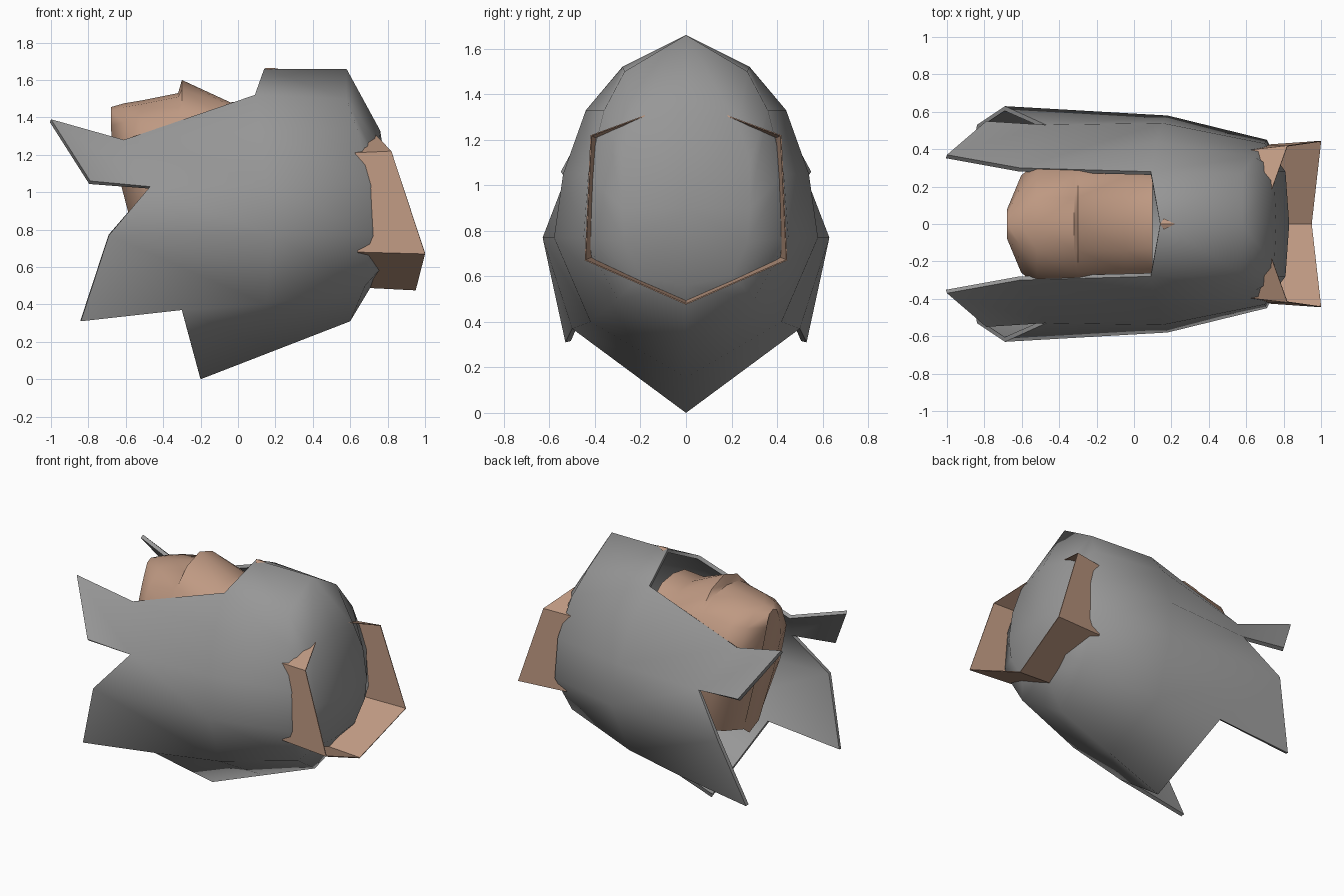
import bpy, bmesh, math

if "Cube" in bpy.data.objects:
    bpy.data.objects.remove(bpy.data.objects["Cube"])


def material(name, rgb):
    m = bpy.data.materials.new(name)
    m.diffuse_color = (*rgb, 1)
    m.use_nodes = True
    m.node_tree.nodes["Principled BSDF"].inputs["Base Color"].default_value = m.diffuse_color
    return m


GREY = material("grey", (0.31, 0.31, 0.31))
TAN = material("tan", (0.52, 0.32, 0.225))


def half_part(name, verts, faces, mat, thickness=0.0, angle=40):
    """Make the +y half of a part, mirror it across y and give it thickness."""
    mesh = bpy.data.meshes.new(name)
    mesh.from_pydata(verts, [], faces)
    bm = bmesh.new()
    bm.from_mesh(mesh)
    bmesh.ops.recalc_face_normals(bm, faces=bm.faces)
    # keep the outside facing away from the core of the body
    if sum(f.normal.y * f.calc_area() for f in bm.faces) < 0:
        bmesh.ops.reverse_faces(bm, faces=bm.faces)
    bm.to_mesh(mesh)
    bm.free()
    mesh.materials.append(mat)
    ob = bpy.data.objects.new(name, mesh)
    bpy.context.collection.objects.link(ob)
    mod = ob.modifiers.new("mirror", "MIRROR")
    mod.use_axis = (False, True, False)
    mod.use_clip = True
    if thickness:
        sol = ob.modifiers.new("thickness", "SOLIDIFY")
        sol.thickness = thickness
        sol.offset = -1
    bpy.ops.object.select_all(action="DESELECT")
    ob.select_set(True)
    bpy.context.view_layer.objects.active = ob
    # bake the modifiers so that smoothing sees the finished surface
    for m in list(ob.modifiers):
        bpy.ops.object.modifier_apply(modifier=m.name)
    bpy.ops.object.shade_smooth_by_angle(angle=math.radians(angle))
    return ob


# Outer shell: rows from ridge (a) to keel (g), columns from open edge to nose
P = {
    "a2": (.14, 0, 1.66), "a3": (.58, 0, 1.66), "a4": (.76, 0, 1.33),
    "b2": (.09, .28, 1.52), "b3": (.58, .27, 1.50), "b4": (.75, .23, 1.26),
    "c0": (-1, .37, 1.39), "c1": (-.61, .30, 1.28), "c2": (.12, .44, 1.33),
    "c3": (.64, .36, 1.33), "c4": (.78, .28, 1.10),
    "d0": (-.79, .55, 1.06), "d1": (-.47, .53, 1.03), "d2": (.15, .54, 1.05),
    "d3": (.70, .43, 1.05), "d4": (.81, .28, .90),
    "e1": (-.69, .63, .77), "e2": (.18, .58, .77), "e3": (.71, .45, .77),
    "e4": (.80, .27, .75),
    "f0": (-.84, .53, .31), "f1": (-.30, .50, .37), "f2": (.15, .42, .40),
    "f3": (.68, .30, .50), "f4": (.77, .20, .60),
    "g1": (-.20, 0, 0), "g2": (.20, 0, .155), "g3": (.60, 0, .31),
    "g4": (.75, 0, .56), "n": (.83, 0, .90),
}
keys = list(P)
faces = [("b2", "c1", "c2"), ("c0", "c1", "d1", "d0"), ("e1", "f0", "f1")]
for r, s in zip("abcdef", "bcdefg"):
    for c in (1, 2, 3):
        quad = (f"{r}{c}", f"{r}{c+1}", f"{s}{c+1}", f"{s}{c}")
        if all(k in P for k in quad):
            faces.append(quad)
    faces.append((r + "4", "n", s + "4"))
half_part("outer_shell", list(P.values()),
          [[keys.index(k) for k in f] for f in faces], GREY, 0.025, 72)

# Collar band around the nose
front = [(.67, 0, 1.375), (.82, .42, 1.22), (1.0, .445, .67), (.95, 0, .475)]
back = [(.42, 0, 1.375), (.61, .395, 1.21), (.64, .42, .68), (.66, 0, .49)]
half_part("collar", front + back,
          [(i, i + 1, i + 5, i + 4) for i in range(3)], TAN, 0.006, 15)

# Inner core: arched sections swept along x, with the front leaning inward
arch = [(0, 0), (.15, -.02), (.27, -.10), (.36, -.25), (.40, -.52),
        (.30, -.86), (0, -.92)]
stations = [(-.68, .28, 1.455), (-.61, .72, 1.475), (-.52, .92, 1.49),
            (-.32, .95, 1.53), (-.30, .95, 1.53), (-.04, .95, 1.48),
            (.10, .85, 1.50)]
verts, faces, n = [], [], len(arch)
for i, (x, w, top) in enumerate(stations):
    for j, (y, dz) in enumerate(arch):
        # raised fold across the crown, fading out to the sides
        z = top + dz + (max(0, .07 - .03 * j) if i == 4 else 0)
        lean = max(0, 1.25 - z) * .26 * max(0, min(1, (.1 - x) / .7))
        verts.append((x + lean, y * w, z))
for i in range(len(stations) - 1):
    for j in range(n - 1):
        k = i * n + j
        faces.append((k, k + 1, k + n + 1, k + n))
faces += [tuple(range(n)), tuple(range(len(verts) - n, len(verts)))]
half_part("inner_core", verts, faces, TAN, 0, 50)

# Small tip of the core showing through the ridge
half_part("ridge_tip", [(.14, 0, 1.664), (.16, .03, 1.653), (.22, 0, 1.664)],
          [(0, 1, 2)], TAN)
